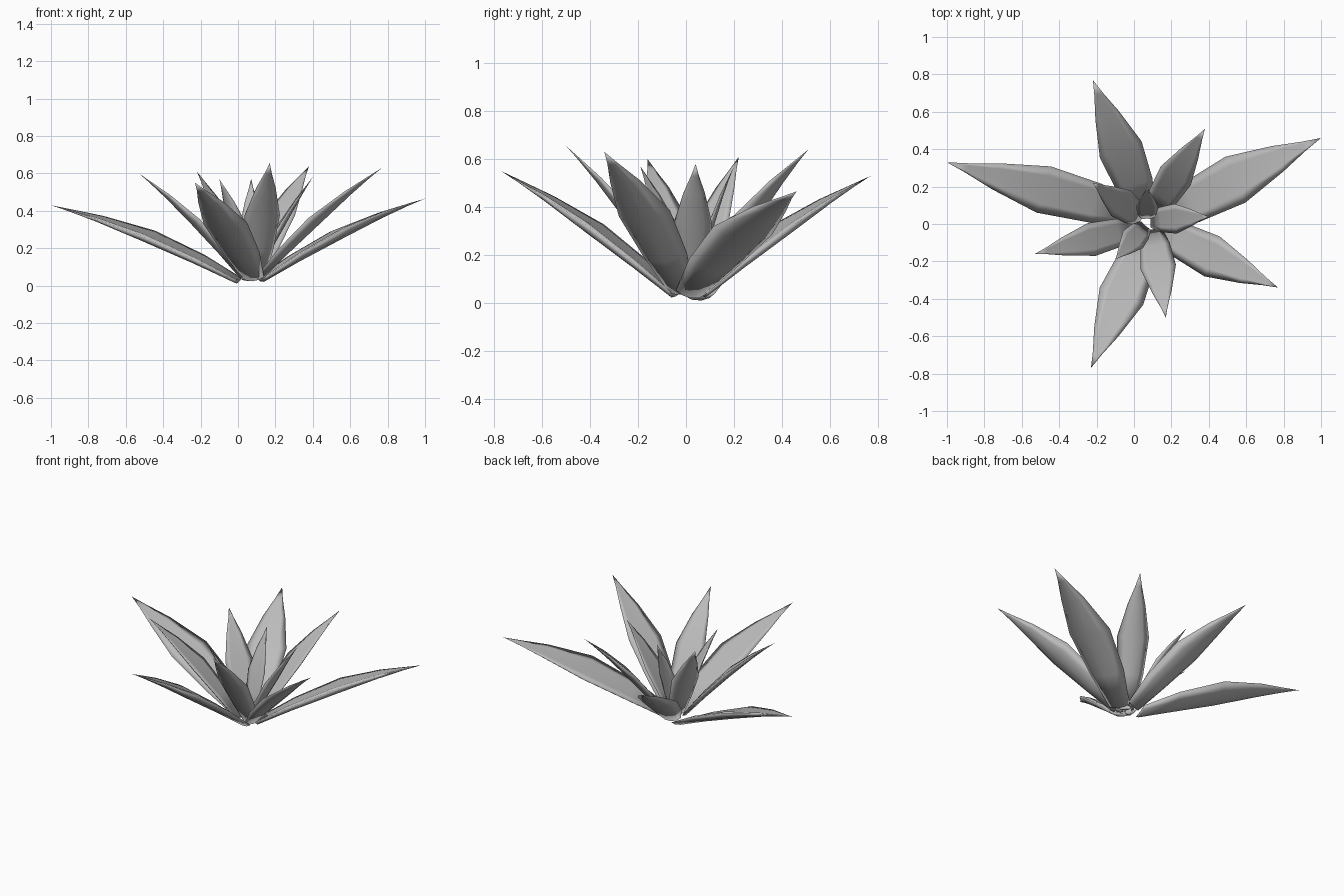
import bpy, bmesh, math
from mathutils import Vector, Matrix

old = bpy.data.objects.get("Cube")
if old:
    bpy.data.objects.remove(old)

# One plain grey for the whole plant
grey = bpy.data.materials.new("leaf_grey")
grey.use_nodes = True
grey.diffuse_color = (0.5, 0.5, 0.5, 1)
grey.node_tree.nodes["Principled BSDF"].inputs["Base Color"].default_value = (0.5, 0.5, 0.5, 1)

# Plump cross-section in half-widths: (across, up)
SECTION = [(-1, 0.08), (-0.6, 0.1), (0, 0.04), (0.6, 0.1), (1, 0.08),
           (0.6, -0.2), (0, -0.32), (-0.6, -0.2)]
# Along the leaf: (fraction of length, fraction of full half-width)
STATIONS = [(0, 0.5), (0.22, 0.84), (0.5, 1), (0.75, 0.56), (0.9, 0.2)]


def make_leaf(name, base, tip, width, roll=0, arch=0.035):
    """Sweep the section from base to a pointed tip."""
    base, tip = Vector(base), Vector(tip)
    axis = (tip - base).normalized()
    side = axis.cross(Vector((0, 0, 1))).normalized()
    side = Matrix.Rotation(math.radians(-roll), 3, axis) @ side
    up = side.cross(axis)
    bm = bmesh.new()
    rings = []
    for t, w in STATIONS:
        centre = base.lerp(tip, t) + up * arch * math.sin(math.pi * t)
        half = width * w / 2
        rings.append([bm.verts.new(centre + side * a * half + up * b * half)
                      for a, b in SECTION])
    end = bm.verts.new(tip)
    n = len(SECTION)
    for i in range(n):
        j = (i + 1) % n
        for lower, upper in zip(rings, rings[1:]):
            bm.faces.new((lower[i], lower[j], upper[j], upper[i]))
        bm.faces.new((rings[-1][i], rings[-1][j], end))
    bm.faces.new(rings[0])
    bmesh.ops.recalc_face_normals(bm, faces=bm.faces)
    mesh = bpy.data.meshes.new(name)
    bm.to_mesh(mesh)
    bm.free()
    mesh.materials.append(grey)
    mesh.shade_smooth()
    bpy.context.collection.objects.link(bpy.data.objects.new(name, mesh))


# Long outer leaves
make_leaf("outer_leaf_right", (0.0, 0.06, 0.03), (-1.0, 0.33, 0.43), 0.26, 6, 0.045)
make_leaf("outer_leaf_left", (0.13, 0.02, 0.04), (1.0, 0.46, 0.465), 0.27, 8, 0.045)
make_leaf("outer_leaf_front_left", (0.12, -0.02, 0.05), (0.77, -0.34, 0.63), 0.23, -8)
make_leaf("outer_leaf_back", (0.06, 0.07, 0.04), (-0.22, 0.77, 0.53), 0.24)
make_leaf("outer_leaf_front", (0.08, -0.05, 0.04), (-0.23, -0.77, 0.55), 0.25, -3)

# Steeper middle leaves
make_leaf("middle_leaf_back", (0.1, 0.06, 0.05), (0.38, 0.51, 0.64), 0.19)
make_leaf("middle_leaf_front", (0.1, -0.03, 0.05), (0.17, -0.5, 0.655), 0.19)
make_leaf("middle_leaf_right", (0.02, -0.02, 0.05), (-0.53, -0.16, 0.6), 0.18)

# Short upright inner leaves
make_leaf("inner_leaf_back", (0.04, 0.03, 0.06), (-0.22, 0.22, 0.61), 0.17, 0, 0.02)
make_leaf("inner_leaf_left", (0.09, 0.02, 0.06), (0.4, 0.04, 0.58), 0.16, 0, 0.02)
make_leaf("inner_leaf_front", (0.06, -0.01, 0.06), (-0.1, -0.19, 0.57), 0.14, 0, 0.02)
make_leaf("centre_leaf", (0.07, 0.03, 0.06), (0.07, 0.2, 0.57), 0.12, 0, 0.02)
